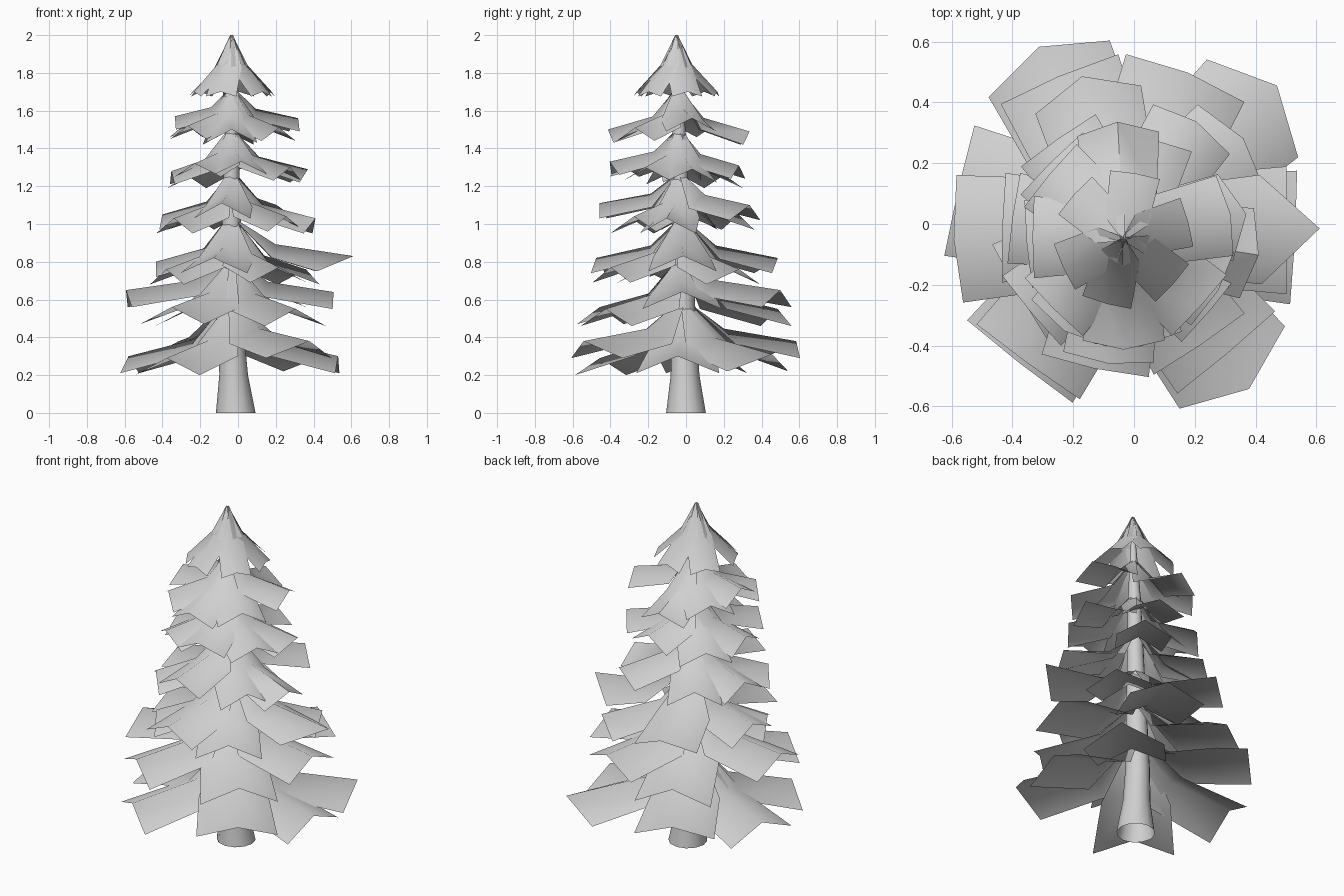
import bpy, bmesh, math
from mathutils import Vector, Matrix

cube = bpy.data.objects.get("Cube")
if cube:
    bpy.data.objects.remove(cube, do_unlink=True)

grey = bpy.data.materials.new("plain grey")
grey.use_nodes = True
colour = (0.63, 0.63, 0.63, 1)
grey.diffuse_color = colour
grey.node_tree.nodes["Principled BSDF"].inputs["Base Color"].default_value = colour


def trunk_axis(z):
    """Centre line of the slightly leaning trunk."""
    t = min(z / 2, 1)
    return Vector((-0.012 - 0.022 * min(t * 5, 1), -0.05 * t, z))


def loft(bm, rows, closed=False):
    """Skin rows of points with quads."""
    grid = [[bm.verts.new(p) for p in row] for row in rows]
    count = len(grid[0])
    for low, high in zip(grid, grid[1:]):
        for i in range(count if closed else count - 1):
            j = (i + 1) % count
            bm.faces.new((low[i], low[j], high[j], high[i]))


def finish(name, bm, angle):
    mesh = bpy.data.meshes.new(name)
    bm.to_mesh(mesh)
    bm.free()
    mesh.materials.append(grey)
    obj = bpy.data.objects.new(name, mesh)
    bpy.context.collection.objects.link(obj)
    bpy.ops.object.select_all(action="DESELECT")
    obj.select_set(True)
    bpy.context.view_layer.objects.active = obj
    bpy.ops.object.shade_smooth_by_angle(angle=math.radians(angle))


# Trunk: open tube, flared at the foot, narrowing to the crown
SIDES = 12
rings = []
for z, radius in [(0, 0.105), (0.2, 0.076), (0.4, 0.068), (1, 0.05), (1.5, 0.035), (1.93, 0.008)]:
    centre = trunk_axis(z)
    rings.append([centre + Vector((radius * math.cos(a), radius * math.sin(a), 0))
                  for a in (2 * math.pi * i / SIDES for i in range(SIDES))])
bm = bmesh.new()
loft(bm, rings, closed=True)
finish("trunk", bm, 50)


def add_branch(bm, root, tip, length, point, half_width, azimuth, bend, fold):
    """One roof-shaped sheet: steep at the trunk, flatter towards its tip."""
    drop = root - tip
    bend_out, bend_down = bend
    # Each station: distance out, height, half width, sag of the sides, setback of the sides
    stations = [(0, 0, half_width * 0.1, 0, 0),
                (bend_out * length, -bend_down * drop, half_width * 0.85, fold * 0.9, 0.02),
                (length, -drop, half_width, fold, point)]
    turn = Matrix.Rotation(math.radians(azimuth), 3, "Z")
    centre = trunk_axis(root)
    loft(bm, [[centre + turn @ Vector(p) for p in
               ((r - back, -w, z - sag), (r, 0, z), (r - back, w, z - sag))]
              for r, z, w, sag, back in stations])


def add_tier(name, root, blunt, half_width, fold, branches):
    """Branches are (direction, length, tip height); those longer than blunt get a pointed end."""
    bm = bmesh.new()
    for azimuth, length, tip in branches:
        add_branch(bm, root, tip, length, max(0.005, length - blunt), half_width,
                   azimuth, (0.36, 0.7), fold)
    finish(name, bm, 60)


add_tier("lowest_branches", 0.6, 0.58, 0.22, 0.09, [
    (-128, 0.56, 0.29), (-52, 0.67, 0.38), (-3, 0.565, 0.3),
    (43, 0.69, 0.31), (115, 0.66, 0.38), (167, 0.56, 0.3)])
add_tier("second_branches", 0.82, 0.54, 0.21, 0.09, [
    (-126, 0.54, 0.56), (-50, 0.53, 0.55), (0, 0.54, 0.64),
    (68, 0.56, 0.65), (113, 0.55, 0.55), (183, 0.56, 0.65)])
add_tier("third_branches", 1.04, 0.45, 0.18, 0.08, [
    (-102, 0.46, 0.82), (-56, 0.45, 0.77), (1, 0.645, 0.83),
    (38, 0.5, 0.76), (105, 0.53, 0.82), (178, 0.4, 0.8), (-150, 0.4, 0.76)])
add_tier("fourth_branches", 1.28, 0.41, 0.15, 0.08, [
    (-140, 0.4, 1.03), (-97, 0.43, 1.11), (-40, 0.38, 1.04),
    (-9, 0.45, 1.03), (57, 0.44, 1.1), (125, 0.38, 1.05), (172, 0.37, 1.05)])
add_tier("fifth_branches", 1.51, 0.34, 0.145, 0.07, [
    (-122, 0.37, 1.32), (-82, 0.37, 1.33), (-30, 0.36, 1.3),
    (10, 0.41, 1.29), (75, 0.33, 1.31), (135, 0.34, 1.26), (185, 0.32, 1.28)])
add_tier("sixth_branches", 1.73, 0.34, 0.135, 0.07, [
    (-135, 0.33, 1.52), (-90, 0.37, 1.5), (-42, 0.34, 1.51),
    (12, 0.36, 1.56), (93, 0.38, 1.49), (140, 0.32, 1.53), (180, 0.3, 1.57)])

# Crown: steep sheets meeting at a point
bm = bmesh.new()
for azimuth in (-105, -42, 15, 80, 138, 205):
    add_branch(bm, 2.0, 1.7, 0.22, 0.005, 0.083, azimuth, (0.36, 0.5), 0.025)
finish("crown", bm, 60)
